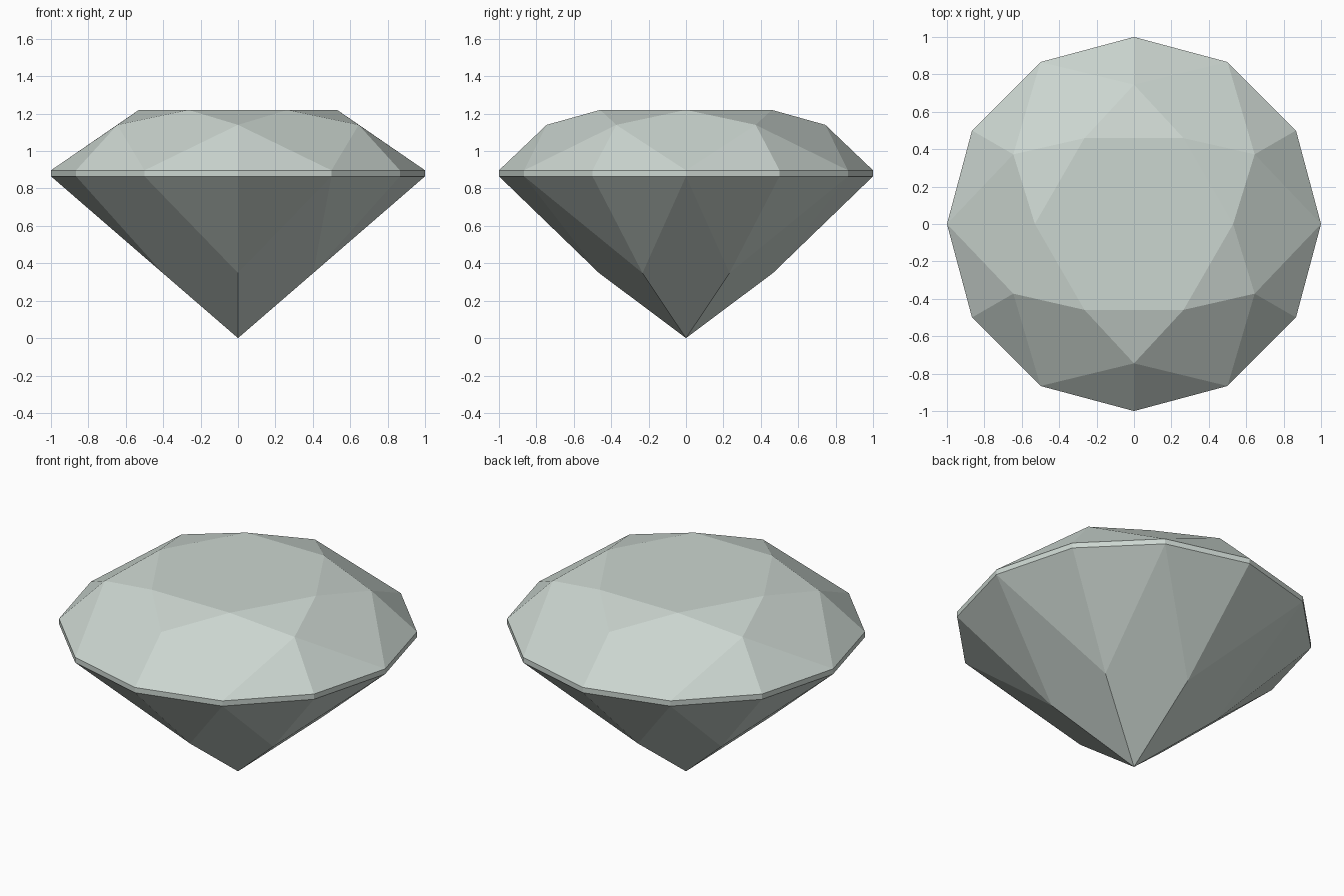
import bpy
import bmesh
from math import cos, sin, radians

cube = bpy.data.objects.get("Cube")
if cube:
    bpy.data.objects.remove(cube, do_unlink=True)

# Pale grey-green stone
stone = bpy.data.materials.new("pale_stone")
stone.use_nodes = True
colour = (0.60, 0.67, 0.63, 1.0)
stone.diffuse_color = colour
stone.node_tree.nodes["Principled BSDF"].inputs["Base Color"].default_value = colour

bm = bmesh.new()


def ring(count, radius, z, start=0):
    """Evenly spaced vertices around the vertical axis."""
    angles = [radians(start + 360 * i / count) for i in range(count)]
    return [bm.verts.new((radius * cos(a), radius * sin(a), z)) for a in angles]


table = ring(6, 0.53, 1.22)
crown = ring(6, 0.745, 1.14, 30)
girdle_top = ring(12, 1.0, 0.897)
girdle_low = ring(12, 1.0, 0.865)
pavilion = ring(6, 0.465, 0.348, 30)
tip = bm.verts.new((0, 0, 0))

# Flat table on top
bm.faces.new(table)

for i in range(6):
    n = (i + 1) % 6
    a, b, c = 2 * i, 2 * i + 1, (2 * i + 2) % 12
    # Star facet and kite facet of the crown
    bm.faces.new((table[i], crown[i], table[n]))
    bm.faces.new((table[n], crown[i], girdle_top[c], crown[n]))
    # Kite facet of the pavilion
    bm.faces.new((tip, pavilion[n], girdle_low[c], pavilion[i]))
    for p, q in ((a, b), (b, c)):
        # Half facets either side of the girdle band
        bm.faces.new((crown[i], girdle_top[p], girdle_top[q]))
        bm.faces.new((girdle_top[p], girdle_low[p], girdle_low[q], girdle_top[q]))
        bm.faces.new((pavilion[i], girdle_low[q], girdle_low[p]))

bmesh.ops.recalc_face_normals(bm, faces=bm.faces)
mesh = bpy.data.meshes.new("cut_gem")
bm.to_mesh(mesh)
bm.free()
mesh.materials.append(stone)
gem = bpy.data.objects.new("cut_gem", mesh)
bpy.context.collection.objects.link(gem)
